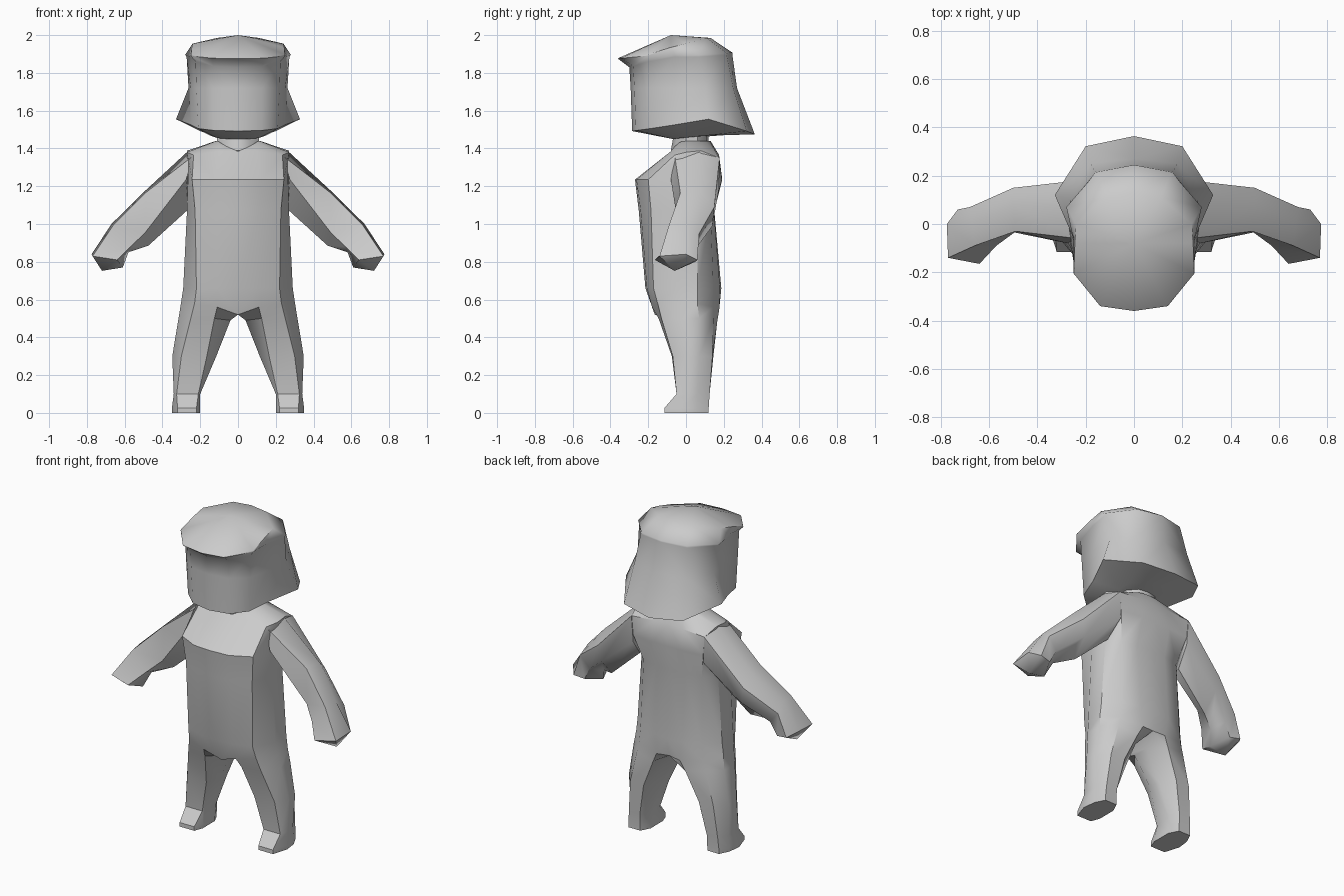
import bpy, bmesh, math

grey = bpy.data.materials.new("plain grey")
grey.diffuse_color = (0.6, 0.6, 0.6, 1)


def loft(name, rings, closed=True, tip=None, angle=40):
    """Skin rings given for the +x side, mirror them and weld the middle."""
    bm = bmesh.new()
    for s in (1, -1):
        vs = [[bm.verts.new((s * x, y, z)) for x, y, z in r] for r in rings]
        n = len(rings[0])
        for a, b in zip(vs, vs[1:]):
            for i in range(n if closed else n - 1):
                j = (i + 1) % n
                quad = [a[i], a[j], b[j], b[i]]
                if any(abs(v.co.x) > 1e-5 for v in quad):
                    bm.faces.new(quad)
        bm.faces.new(vs[0])
        if tip:
            t = bm.verts.new((s * tip[0], tip[1], tip[2]))
            for i in range(n if closed else n - 1):
                bm.faces.new([vs[-1][i], vs[-1][(i + 1) % n], t])
        else:
            bm.faces.new(vs[-1])
    bmesh.ops.remove_doubles(bm, verts=bm.verts, dist=1e-4)
    bmesh.ops.recalc_face_normals(bm, faces=bm.faces)
    me = bpy.data.meshes.new(name)
    bm.to_mesh(me)
    bm.free()
    me.materials.append(grey)
    ob = bpy.data.objects.new(name, me)
    bpy.context.collection.objects.link(ob)
    bpy.ops.object.select_all(action='DESELECT')
    ob.select_set(True)
    bpy.context.view_layer.objects.active = ob
    bpy.ops.object.shade_smooth_by_angle(angle=math.radians(angle))
    return ob


def level(z, *xy):
    return [(x, y, z) for x, y in xy]


# Legs: foot sole up to the crotch
sole = [(.20, -.06), (.22, -.115), (.32, -.115), (.35, -.02),
        (.34, .06), (.31, .12), (.23, .12), (.20, .06)]
legs = [
    level(0, *sole),
    level(.025, *sole),
    level(.10, (.20, -.03), (.21, -.05), (.325, -.05), (.34, 0),
          (.335, .06), (.305, .125), (.23, .125), (.20, .07)),
    level(.30, (.115, 0), (.165, -.075), (.30, -.07), (.348, 0),
          (.343, .07), (.285, .14), (.19, .145), (.125, .07)),
    [(.04, -.04, .49), (.125, -.145, .50), (.25, -.13, .50), (.315, -.03, .50),
     (.31, .07, .50), (.235, .145, .50), (.11, .165, .48), (.04, .06, .49)],
    [(0, -.165, .52), (.11, -.18, .56), (.23, -.15, .58), (.302, -.04, .58),
     (.30, .06, .58), (.22, .145, .56), (.08, .175, .54), (0, .165, .545)],
]
# Torso: hips, waist, chest edge, shoulders, neck base
torso = [
    level(.66, (0, -.215), (.11, -.207), (.22, -.172), (.29, -.05),
          (.29, .06), (.21, .145), (.1, .18), (0, .187)),
    level(1.07, (0, -.25), (.11, -.24), (.227, -.185), (.27, -.05),
          (.262, .06), (.20, .13), (.1, .148), (0, .15)),
    level(1.235, (0, -.27), (.12, -.262), (.243, -.20), (.265, -.07),
          (.27, .1), (.24, .175), (.1, .19), (0, .192)),
    [(0, -.08, 1.385), (.1, -.08, 1.385), (.235, -.06, 1.365), (.27, 0, 1.38),
     (.27, .08, 1.388), (.25, .175, 1.35), (.1, .175, 1.36), (0, .175, 1.365)],
    [(0, -.07, 1.385), (.06, -.06, 1.41), (.10, -.03, 1.435), (.115, .01, 1.44),
     (.115, .06, 1.44), (.09, .1, 1.44), (.05, .125, 1.44), (0, .13, 1.44)],
]
loft("body", legs + torso)

# Neck
loft("neck", [
    level(z, (0, -.08 + d), (.06, -.06 + d), (.11, 0), (.11, .06), (.06, .11), (0, .12))
    for z, d in ((1.39, 0), (1.50, .02))], closed=False)

# Arms: shoulder, elbow, wrist, hand
loft("arms", [
    [(.235, -.06, 1.363), (.26, .07, 1.39), (.25, .178, 1.35),
     (.24, .175, 1.19), (.26, .08, 1.08), (.275, -.08, 1.235)],
    [(.49, -.03, 1.165), (.50, .08, 1.168), (.50, .15, 1.09),
     (.48, .14, .99), (.475, .05, .885), (.495, -.035, .95)],
    [(.66, -.09, .995), (.67, 0, 1.0), (.68, .07, .95),
     (.62, .06, .88), (.58, -.02, .85), (.57, -.09, .88)],
    [(.77, -.14, .83), (.775, 0, .84), (.73, .06, .81),
     (.66, .05, .80), (.61, -.06, .77), (.64, -.165, .81)],
], tip=(.72, -.06, .752), angle=50)

# Helmeted head: underside, flared rim, face, brow, visor edge, crown
loft("head", [
    [(0, -.07, 1.45), (.05, -.07, 1.45), (.11, -.03, 1.455), (.14, .04, 1.465),
     (.14, .12, 1.47), (.08, .2, 1.47), (0, .22, 1.475)],
    [(0, -.285, 1.492), (.125, -.265, 1.495), (.21, -.19, 1.505), (.25, -.06, 1.525),
     (.328, .12, 1.555), (.2, .322, 1.492), (0, .364, 1.475)],
    level(1.72, (0, -.293), (.13, -.273), (.22, -.195), (.25, -.06),
          (.262, .10), (.18, .25), (0, .27)),
    [(0, -.3, 1.83), (.13, -.28, 1.835), (.225, -.2, 1.86), (.25, -.06, 1.885),
     (.272, .07, 1.885), (.16, .215, 1.895), (0, .245, 1.90)],
    [(0, -.36, 1.875), (.14, -.34, 1.878), (.25, -.205, 1.89), (.252, -.06, 1.895),
     (.28, .07, 1.895), (.155, .215, 1.905), (0, .245, 1.908)],
    [(0, -.357, 1.879), (.137, -.337, 1.882), (.248, -.203, 1.897), (.245, -.08, 1.935),
     (.24, 0, 1.955), (.11, .11, 1.985), (0, .13, 1.985)],
], closed=False, tip=(0, -.08, 2.0), angle=55)
